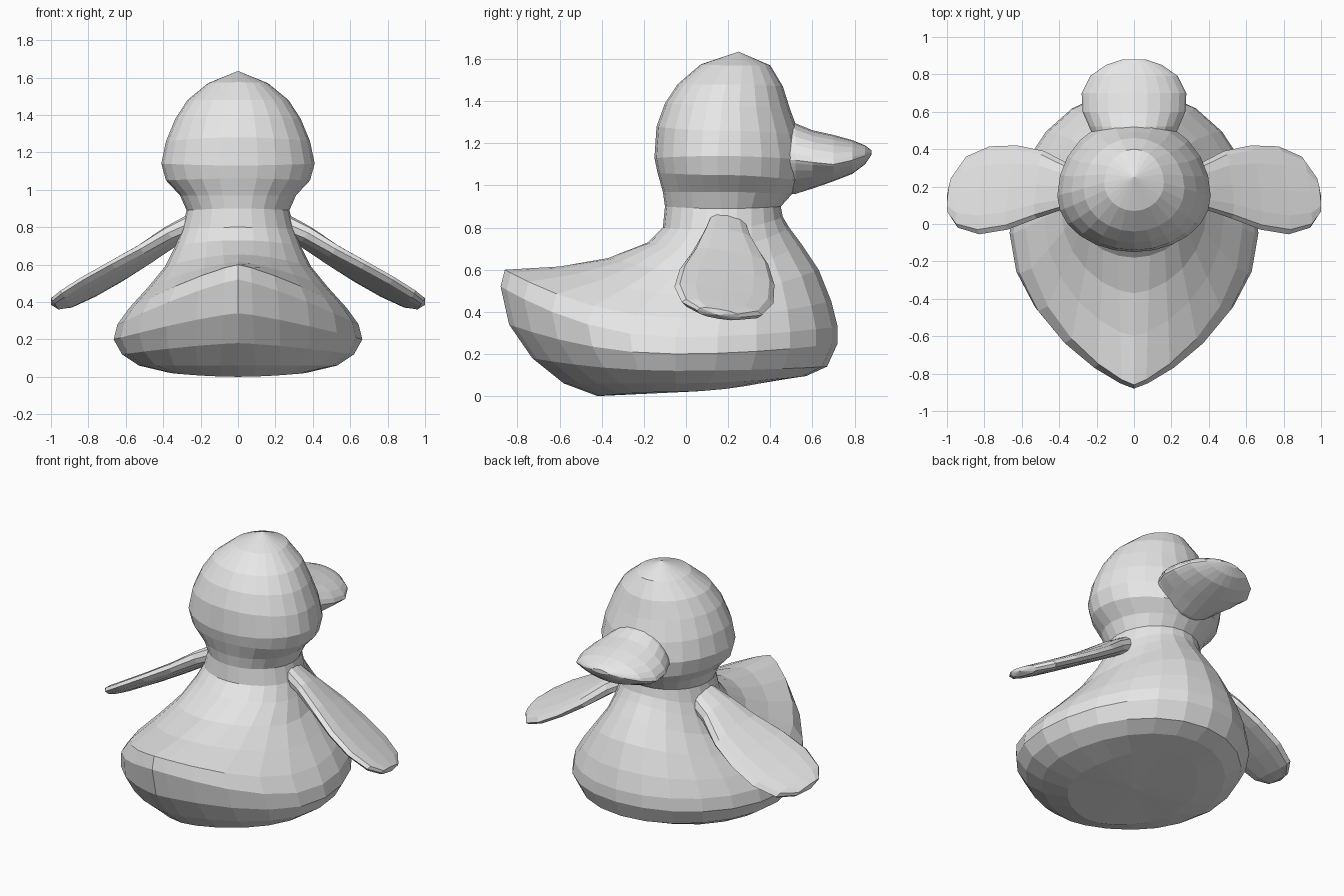
import bpy
import bmesh
from math import sin, cos, pi
from mathutils import Vector

# Remove the default object
default_cube = bpy.data.objects.get("Cube")
if default_cube:
    bpy.data.objects.remove(default_cube, do_unlink=True)

SIDES = 24

# Single flat colour
grey = bpy.data.materials.new("light_grey")
grey.use_nodes = True
colour = (0.8, 0.8, 0.8, 1)
grey.diffuse_color = colour
for node in grey.node_tree.nodes:
    if node.type == "BSDF_PRINCIPLED":
        node.inputs["Base Color"].default_value = colour


def signed_power(value, power):
    """Raise to a power while keeping the sign."""
    return (abs(value) ** power) * (1 if value >= 0 else -1)


def loft(name, rings, start=None, end=None):
    """Skin a list of closed rings and close both ends with fans."""
    bm = bmesh.new()
    loops = [[bm.verts.new(point) for point in ring] for ring in rings]
    for low, high in zip(loops, loops[1:]):
        for i in range(len(low)):
            j = (i + 1) % len(low)
            bm.faces.new((low[i], low[j], high[j], high[i]))
    for loop, tip in ((loops[0], start), (loops[-1], end)):
        if tip is None:
            bm.faces.new(loop)
        else:
            centre = bm.verts.new(tip)
            for i in range(len(loop)):
                bm.faces.new((loop[i], loop[(i + 1) % len(loop)], centre))
    bmesh.ops.recalc_face_normals(bm, faces=bm.faces)
    mesh = bpy.data.meshes.new(name)
    bm.to_mesh(mesh)
    bm.free()
    mesh.materials.append(grey)
    part = bpy.data.objects.new(name, mesh)
    bpy.context.collection.objects.link(part)
    return part


def egg_ring(yb, zb, yc, zc, yf, zf, w):
    """Egg-shaped ring through a back point, a widest point and a front point."""
    taper = 1 + .6 * min(max((yc - yb - .3) / .5, 0), 1)
    ring = []
    for i in range(SIDES):
        a = 2 * pi * i / SIDES
        s, c = sin(a), cos(a)
        if s >= 0:
            ring.append(Vector((w * c, yc + (yf - yc) * s, zc + (zf - zc) * s * s)))
        else:
            x = w * signed_power(c, taper)
            ring.append(Vector((x, yc + (yc - yb) * s, zc + (zb - zc) * s * s)))
    return ring


# Body: back y, back z, widest y, widest z, front y, front z, half width
body_rings = [
    (-.42, 0, -.05, .02, .42, .075, .36),
    (-.58, .06, -.05, .06, .57, .095, .53),
    (-.73, .18, -.05, .12, .67, .14, .62),
    (-.84, .34, -.05, .2, .72, .25, .665),
    (-.88, .52, -.05, .28, .72, .33, .645),
    (-.86, .6, -.02, .37, .69, .45, .58),
    (-.6, .615, .03, .48, .63, .6, .48),
    (-.37, .655, .08, .59, .55, .72, .39),
    (-.18, .73, .13, .7, .49, .8, .335),
    (-.11, .8, .16, .79, .46, .85, .3),
    (-.1, .9, .17, .89, .45, .9, .275),
]
loft("body", [egg_ring(*r) for r in body_rings], start=(0, 0, .02))

# Head, starting at the neck ring
head_rings = [
    body_rings[-1],
    (-.11, .97, .16, .97, .5, .955, .31),
    (-.135, 1.06, .15, 1.05, .56, 1.02, .385),
    (-.15, 1.13, .15, 1.14, .57, 1.12, .41),
    (-.14, 1.28, .16, 1.26, .54, 1.24, .385),
    (-.1, 1.39, .17, 1.38, .495, 1.36, .335),
    (-.04, 1.48, .19, 1.48, .46, 1.47, .27),
    (.07, 1.575, .22, 1.57, .4, 1.57, .16),
]
loft("head", [egg_ring(*r) for r in head_rings], end=(0, .25, 1.635))


# Bill: y, top z, rim z, bottom z, half width
def bill_ring(y, top, rim, bottom, w):
    ring = []
    for i in range(SIDES):
        a = 2 * pi * i / SIDES
        s = sin(a)
        if s >= 0:
            z = rim + (top - rim) * s ** 1.3
        else:
            z = rim + (bottom - rim) * abs(s) ** 1.7
        ring.append(Vector((w * cos(a), y, z)))
    return ring


bill_rings = [
    (.4, 1.34, 1.12, .95, .19),
    (.52, 1.295, 1.12, .96, .24),
    (.6, 1.262, 1.11, .985, .275),
    (.7, 1.24, 1.1, 1.02, .28),
    (.79, 1.215, 1.12, 1.055, .235),
    (.85, 1.19, 1.14, 1.1, .15),
    (.88, 1.168, 1.155, 1.145, .06),
]
loft("bill", [bill_ring(*r) for r in bill_rings])

# Wings: x, z, centre y, half chord, half thickness
wing_rings = [
    (.24, .81, .2, .09, .06),
    (.36, .75, .2, .12, .05),
    (.5, .655, .21, .18, .042),
    (.65, .565, .195, .225, .038),
    (.8, .48, .18, .235, .036),
    (.92, .415, .17, .19, .034),
    (.98, .39, .155, .1, .028),
]
normal = Vector((.57, 0, .82))
chord = Vector((0, 1, 0)) - normal * .2


def wing_ring(side, x, z, y, half_chord, thickness, count=12):
    ring = []
    for i in range(count):
        a = 2 * pi * i / count
        across = half_chord * signed_power(cos(a), .8)
        up = thickness * signed_power(sin(a), .7)
        point = Vector((x, y, z)) + chord * across + normal * up
        point.x *= side
        ring.append(point)
    return ring


for name, side in (("left_wing", 1), ("right_wing", -1)):
    rings = [wing_ring(side, *r) for r in wing_rings]
    loft(name, rings, end=(side, .15, .385))
